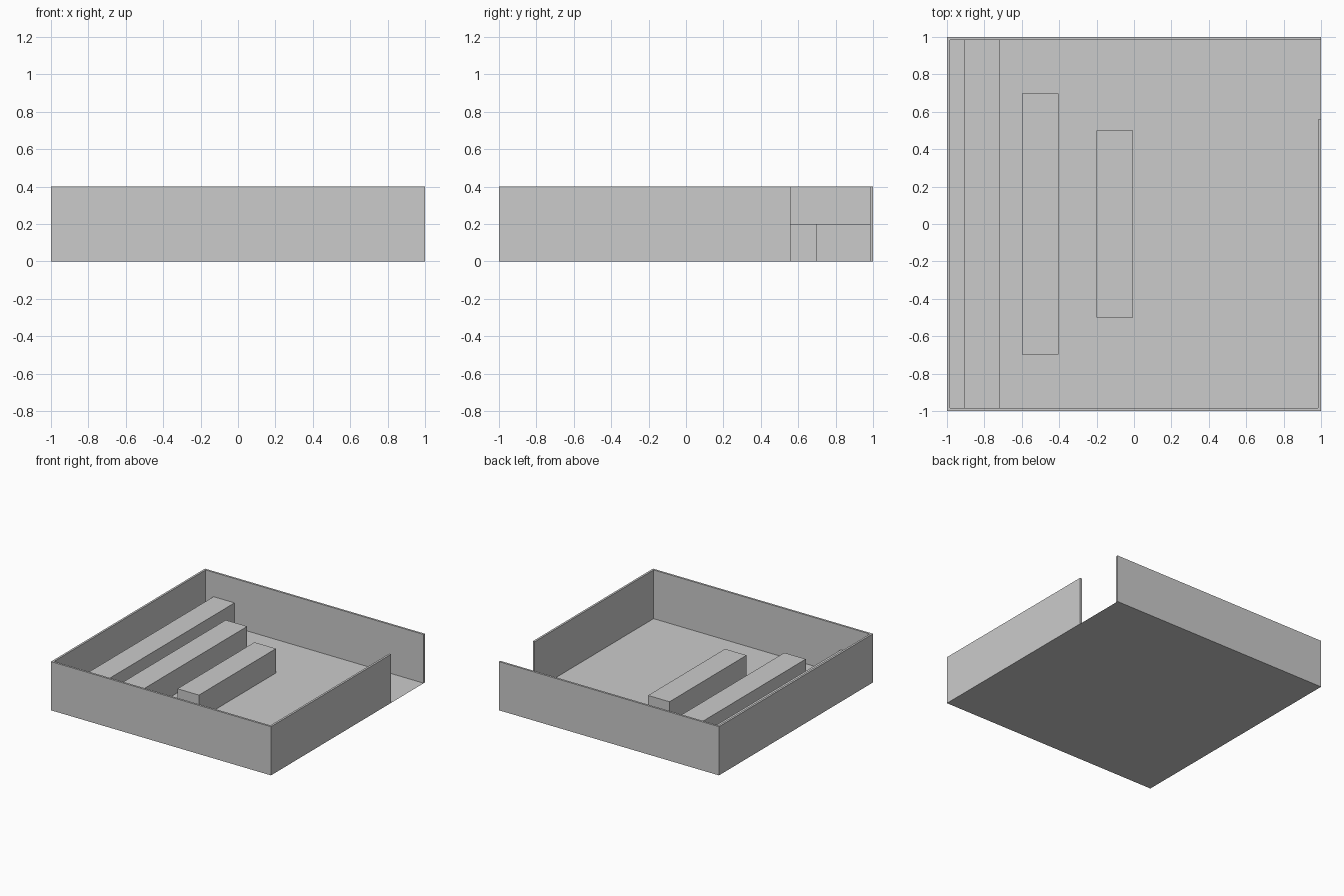
import bpy
import bmesh

cube = bpy.data.objects.get("Cube")
if cube:
    bpy.data.objects.remove(cube, do_unlink=True)

# One plain grey for everything
grey = bpy.data.materials.new("light grey")
grey.use_nodes = True
colour = (0.6, 0.6, 0.6, 1)
grey.diffuse_color = colour
grey.node_tree.nodes["Principled BSDF"].inputs["Base Color"].default_value = colour


def prism(name, outline, height):
    """Raise a counter-clockwise floor outline to a height; the base stays open."""
    bm = bmesh.new()
    low = [bm.verts.new((x, y, 0)) for x, y in outline]
    if height:
        high = [bm.verts.new((x, y, height)) for x, y in outline]
        for i in range(len(low)):
            j = (i + 1) % len(low)
            bm.faces.new((low[i], low[j], high[j], high[i]))
        bm.faces.new(high)
    else:
        bm.faces.new(low)
    mesh = bpy.data.meshes.new(name)
    bm.to_mesh(mesh)
    bm.free()
    mesh.materials.append(grey)
    obj = bpy.data.objects.new(name, mesh)
    bpy.context.collection.objects.link(obj)
    return obj


def rectangle(x0, x1, half):
    return [(x0, -half), (x1, -half), (x1, half), (x0, half)]


INNER = 0.983   # inner wall face
GAP = 0.56      # where the doorway begins
WALL = 0.4
BENCH = 0.2

# Floor sheet
prism("floor", rectangle(-1, 1, 1), 0)

# Continuous thin wall with a doorway at the back of the left side
prism("outer_wall", [
    (-1, -1), (1, -1), (1, GAP), (INNER, GAP), (INNER, -INNER),
    (-INNER, -INNER), (-INNER, INNER), (1, INNER), (1, 1), (-1, 1),
], WALL)

# Three benches, shorter towards the middle
prism("long_bench", rectangle(-0.91, -0.72, INNER), BENCH)
prism("middle_bench", rectangle(-0.6, -0.405, 0.698), BENCH)
prism("short_bench", rectangle(-0.2, -0.005, 0.5), BENCH)
